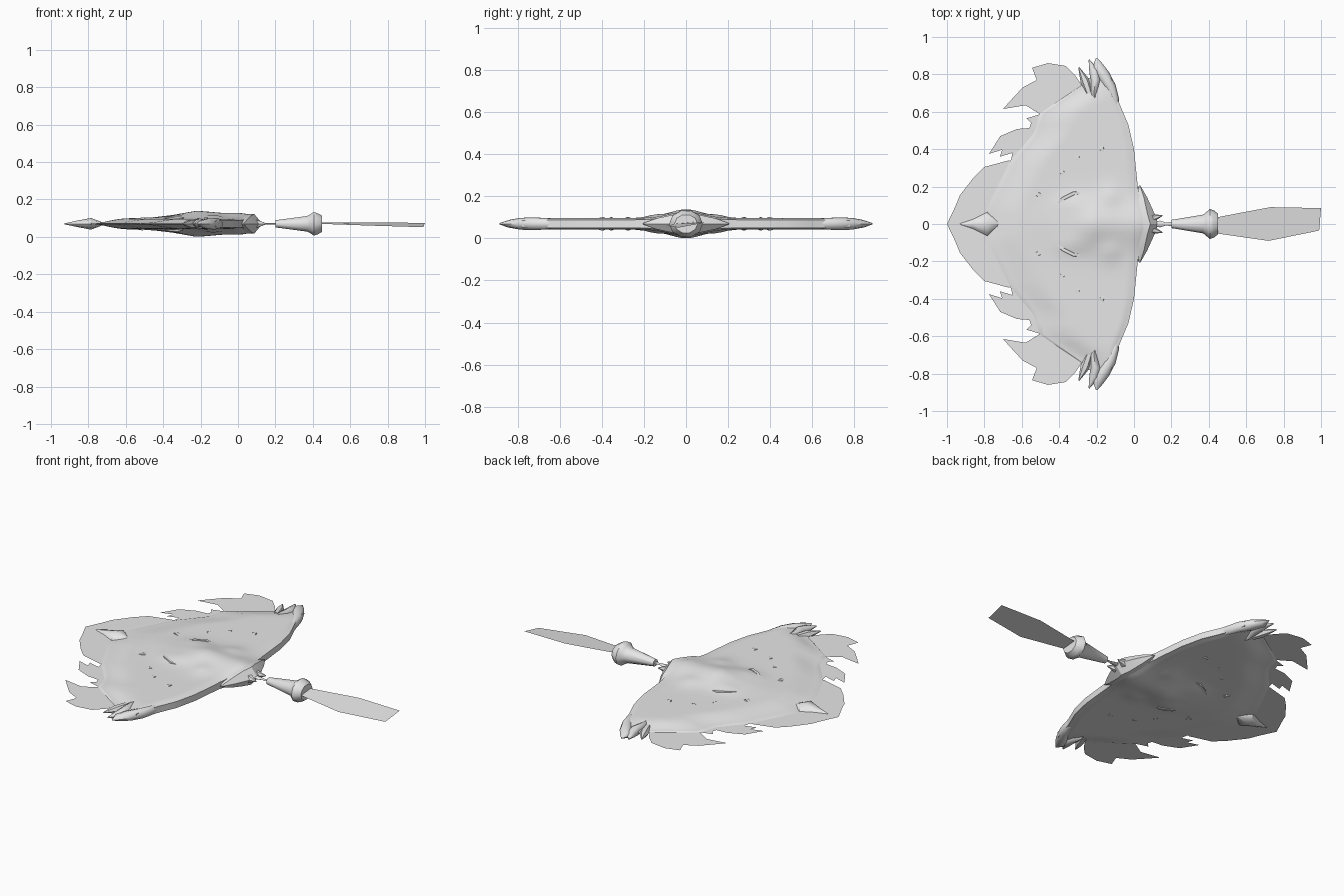
import bpy, bmesh, math
from mathutils import Vector

if "Cube" in bpy.data.objects:
    bpy.data.objects.remove(bpy.data.objects["Cube"])

C = 0.07  # height of the middle plane
grey = bpy.data.materials.new("plain_grey")
grey.use_nodes = True
grey.diffuse_color = (0.8, 0.8, 0.8, 1)
grey.node_tree.nodes["Principled BSDF"].inputs["Base Color"].default_value = (0.8, 0.8, 0.8, 1)


def finish(name, bm, mirror=False, angle=50):
    bmesh.ops.recalc_face_normals(bm, faces=bm.faces[:])
    me = bpy.data.meshes.new(name)
    bm.to_mesh(me)
    bm.free()
    me.materials.append(grey)
    ob = bpy.data.objects.new(name, me)
    bpy.context.collection.objects.link(ob)
    bpy.ops.object.select_all(action='DESELECT')
    ob.select_set(True)
    bpy.context.view_layer.objects.active = ob
    if angle:
        bpy.ops.object.shade_smooth_by_angle(angle=math.radians(angle))
    if mirror:
        m = ob.modifiers.new("mirror", 'MIRROR')
        m.use_axis = (False, True, False)
        m.use_mirror_merge = False
    return ob


def spindle(name, path, sides=8, mirror=False, angle=50):
    """Tube along (x, y, half width, half height) points in the middle plane."""
    bm = bmesh.new()
    rings = []
    for i, (x, y, w, h) in enumerate(path):
        a, b = path[max(i - 1, 0)], path[min(i + 1, len(path) - 1)]
        d = Vector((b[0] - a[0], b[1] - a[1])).normalized()
        ring = []
        for k in range(sides):
            t = 2 * math.pi * k / sides
            o = w * math.cos(t)
            ring.append(bm.verts.new((x - d.y * o, y + d.x * o, C + h * math.sin(t))))
        rings.append(ring)
    for p, q in zip(rings, rings[1:]):
        for k in range(sides):
            n = (k + 1) % sides
            bm.faces.new((p[k], p[n], q[n], q[k]))
    bm.faces.new(rings[0])
    bm.faces.new(rings[-1])
    return finish(name, bm, mirror, angle)


def sheet(name, pts, mirror=False):
    bm = bmesh.new()
    bm.faces.new([bm.verts.new((p[0], p[1], p[2] if len(p) > 2 else C)) for p in pts])
    return finish(name, bm, mirror, 0)


def lerp(table, v):
    for (a, fa), (b, fb) in zip(table, table[1:]):
        if v <= b:
            return fa + (fb - fa) * (v - a) / (b - a)
    return table[-1][1]


def smooth(t):
    t = max(0, min(1, t))
    return t * t * (3 - 2 * t)


# Head: a two-sided plate with a sharp swept edge and a raised muzzle
LEFT = [(0, -.80), (.08, -.79), (.34, -.66), (.485, -.535), (.59, -.505), (.74, -.28), (.78, -.26)]
RIGHT = [(0, .06), (.2, .02), (.4, 0), (.53, -.03), (.66, -.085), (.78, -.12)]
RIDGE = [(-.65, 0), (-.45, .008), (-.35, .02), (-.22, .043), (-.08, .031), (.1, .03)]


def half_height(x, y, xl, xr):
    edge = .004 + .023 * smooth((x - xl) / .20)
    edge *= .7 + .3 * smooth((xr - x) / .04)
    muzzle = lerp(RIDGE, x) * math.exp(-(y / .11) ** 2)
    cheek = .012 * math.exp(-((x + .13) / .06) ** 2 - ((abs(y) - .15) / .05) ** 2)
    socket = .010 * math.exp(-((x + .33) / .09) ** 2 - ((abs(y) - .11) / .05) ** 2)
    return edge + muzzle + cheek + socket


half = [0, .025, .05, .08, .11, .14, .17, .2, .25, .3, .34, .4, .44, .485, .53, .59, .64, .69, .74, .78]
rows = [-y for y in reversed(half[1:])] + half
N = 36
bm = bmesh.new()
top, bot = [], []
for y in rows:
    xl, xr = lerp(LEFT, abs(y)), lerp(RIGHT, abs(y))
    t_row, b_row = [], []
    for i in range(N + 1):
        x = xl + (xr - xl) * i / N
        h = half_height(x, y, xl, xr)
        t_row.append(bm.verts.new((x, y, C if i == 0 else C + h)))
        b_row.append(t_row[0] if i == 0 else bm.verts.new((x, y, C - h)))
    top.append(t_row)
    bot.append(b_row)
for j in range(len(rows) - 1):
    for i in range(N):
        bm.faces.new((top[j][i], top[j][i + 1], top[j + 1][i + 1], top[j + 1][i]))
        bm.faces.new((bot[j][i], bot[j + 1][i], bot[j + 1][i + 1], bot[j][i + 1]))
    bm.faces.new((top[j][N], bot[j][N], bot[j + 1][N], top[j + 1][N]))
for j in (0, -1):
    bm.faces.new(top[j] + bot[j][:0:-1])
finish("head_plate", bm, angle=70)

# Ears: a thick outer curl, an inner prong and a small side spike
spindle("ear_outer_curl", [(-.085, .59, .004, .012), (-.10, .66, .022, .027), (-.125, .73, .03, .03),
        (-.16, .79, .034, .028), (-.195, .845, .03, .018), (-.20, .888, .004, .003)], 8, True)
spindle("ear_inner_prong", [(-.20, .63, .004, .018), (-.215, .70, .02, .03), (-.205, .77, .028, .029),
        (-.215, .82, .025, .02), (-.24, .878, .003, .003)], 8, True)
spindle("ear_side_spike", [(-.24, .70, .02, .022), (-.262, .765, .025, .022), (-.295, .838, .003, .003)], 6, True)

# Snout guard: a faceted chevron with two little teeth
spindle("snout_guard", [(.03, -.205, .004, .003), (.035, -.14, .036, .03), (.035, -.05, .075, .052),
        (.045, 0, .085, .06), (.035, .05, .075, .052), (.035, .14, .036, .03), (.03, .205, .004, .003)], 6, angle=30)
spindle("snout_tooth", [(.08, .03, .03, .03), (.11, .035, .018, .02), (.152, .045, .002, .002)], 6, True)

# Eyes, brows and leaf-shaped face marks, showing on both sides
spindle("brow", [(-.49, .055, .002, .02), (-.43, .085, .012, .038), (-.38, .135, .016, .046),
        (-.32, .165, .016, .046), (-.26, .165, .003, .03)], 6, True)
spindle("eye_lower_lid", [(-.42, .06, .002, .03), (-.35, .07, .010, .05), (-.30, .095, .013, .052),
        (-.265, .15, .003, .035)], 6, True)
MARKS = [(-.58, .178, -.455, .14, .040), (-.425, .315, -.35, .245, .036), (-.325, .40, -.285, .32, .036),
         (-.185, .46, -.16, .35, .038), (-.16, .18, -.09, .14, .046)]
for i, (x0, y0, x1, y1, h) in enumerate(MARKS):
    cx, cy = x0 * .45 + x1 * .55, y0 * .45 + y1 * .55
    spindle(f"face_mark_{i + 1}", [(x0, y0, .002, .012), (cx, cy, .02, h), (x1, y1, .002, .018)], 6, True)

# Crest horn on the swept edge
spindle("crest_horn", [(-.93, 0, .002, .002), (-.86, 0, .026, .017), (-.785, 0, .064, .031),
        (-.715, 0, .003, .004)], 8)

# Fur fringe: flat sheets in the middle plane
fin = [(-.957, .09), (-.93, .155), (-.86, .245), (-.8, .305), (-.67, .34), (-.60, .30)]
sheet("fur_crest", [(-1, 0)] + fin + [(x, -y) for x, y in reversed(fin)])
sheet("fur_middle", [(-.52, .46), (-.535, .515), (-.625, .508), (-.715, .47), (-.775, .375), (-.705, .397),
                     (-.717, .36), (-.65, .38), (-.66, .33), (-.58, .36)], True)
sheet("fur_notch", [(-.49, .59), (-.575, .565), (-.55, .54), (-.56, .51), (-.50, .49)], True)
sheet("fur_upper", [(-.49, .58), (-.58, .635), (-.70, .615), (-.66, .66), (-.595, .73), (-.52, .77), (-.545, .835),
                    (-.46, .86), (-.365, .845), (-.315, .795), (-.275, .735), (-.40, .62)], True)

# Handle with its neck and flared collar, then the flat tail blade
spindle("handle_neck", [(.10, 0, .012, .012), (.14, 0, .018, .006), (.17, 0, .008, .004), (.21, 0, .012, .004)], 6)
spindle("handle", [(.20, 0, .022, .02), (.37, 0, .050, .044), (.385, 0, .062, .052), (.405, 0, .080, .066),
                   (.425, 0, .074, .060), (.45, 0, .055, .045)], 10)
sheet("tail_blade", [(.44, .035, .078), (.58, .062, .077), (.73, .09, .077), (1, .085, .075),
                     (.99, -.035, .052), (.72, -.09, .060), (.44, -.05, .070)])
